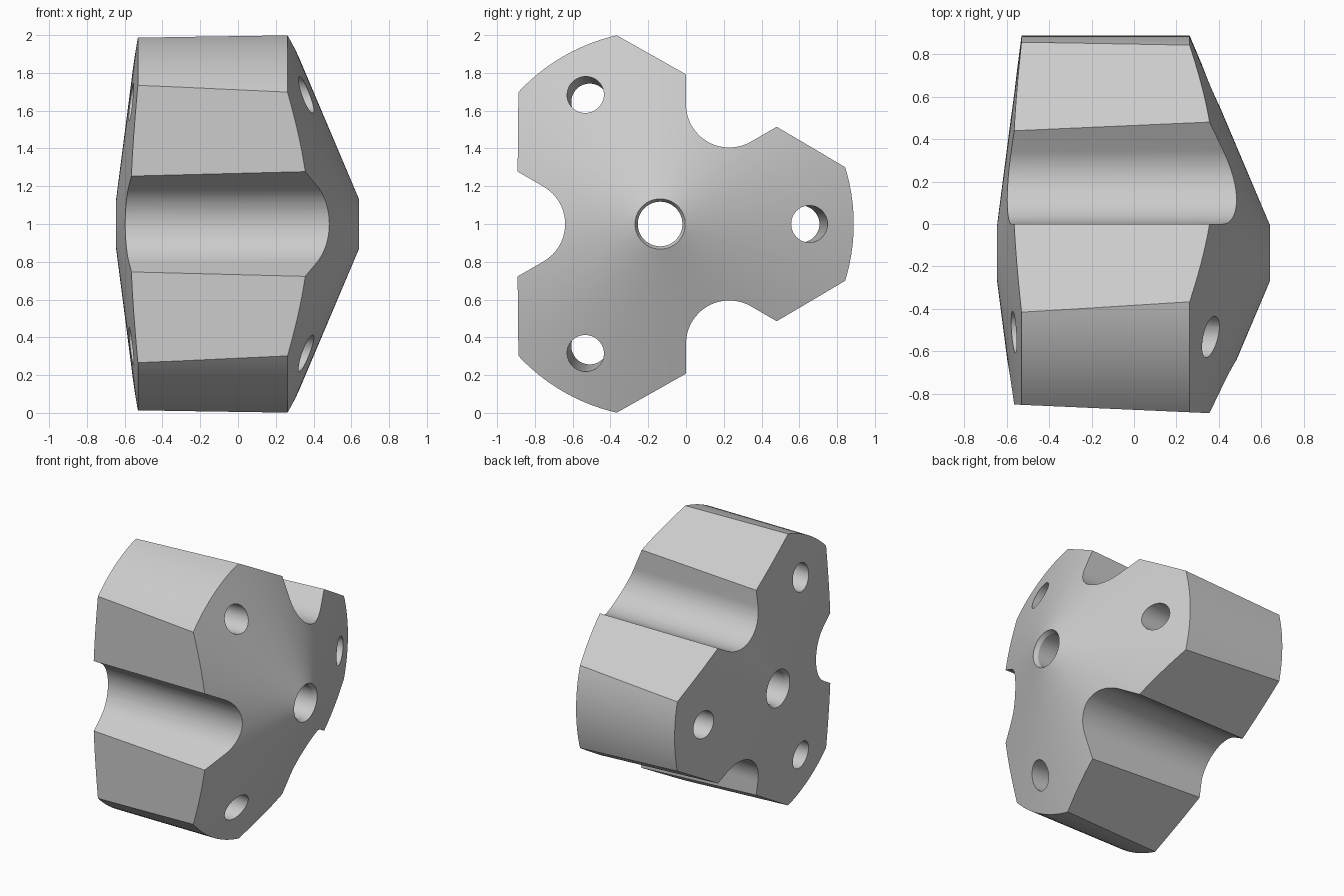
import bpy, bmesh
from math import sin, cos, radians, pi

cube = bpy.data.objects.get("Cube")
if cube:
    bpy.data.objects.remove(cube, do_unlink=True)

AXIS_Y, AXIS_Z = -0.137, 1.0
RADIUS = 1.025

grey = bpy.data.materials.new("plain grey")
grey.use_nodes = True
grey.diffuse_color = (0.6, 0.6, 0.6, 1)
grey.node_tree.nodes["Principled BSDF"].inputs["Base Color"].default_value = (0.6, 0.6, 0.6, 1)


def place(x, u, v, angle):
    """Point at u outward and v sideways, in a direction around the x axis."""
    a = radians(angle)
    return (x, AXIS_Y + u * cos(a) - v * sin(a), AXIS_Z + u * sin(a) + v * cos(a))


def loft(name, loops, closed_ring=False):
    """Join equal loops of points into a solid."""
    bm = bmesh.new()
    rings = [[bm.verts.new(p) for p in loop] for loop in loops]
    n = len(rings[0])
    pairs = list(zip(rings, rings[1:]))
    if closed_ring:
        pairs.append((rings[-1], rings[0]))
    else:
        bm.faces.new(rings[0])
        bm.faces.new(rings[-1])
    for a, b in pairs:
        for i in range(n):
            j = (i + 1) % n
            bm.faces.new((a[i], a[j], b[j], b[i]))
    bmesh.ops.recalc_face_normals(bm, faces=bm.faces)
    mesh = bpy.data.meshes.new(name)
    bm.to_mesh(mesh)
    bm.free()
    mesh.materials.append(grey)
    obj = bpy.data.objects.new(name, mesh)
    bpy.context.collection.objects.link(obj)
    return obj


# Turned body: two shallow cones, a round rim and a chamfered centre bore
profile = [(-0.645, 0.133), (-0.53, RADIUS), (0.262, RADIUS),
           (0.64, 0.133), (0.61, 0.118), (-0.615, 0.118)]
body = loft("lobed_body",
            [[place(x, r, 0, 360 * i / 120) for i in range(120)] for x, r in profile],
            closed_ring=True)


def flat_loop(x, angle):
    u = 0.75 + 0.0443 * (x - 0.26)
    return [place(x, a, b, angle) for a, b in ((u, -2), (2, -2), (2, 2), (u, 2))]


def notch_loop(x, angle):
    arc = [radians(120 + 120 * i / 24) for i in range(25)]
    pts = [(0.732 + 0.229 * cos(t), 0.229 * sin(t)) for t in arc]
    reach = 1.2
    first = (pts[0][0] + reach * cos(pi / 6), pts[0][1] + reach * sin(pi / 6))
    last = (first[0], -first[1])
    return [place(x, u, v, angle) for u, v in [first] + pts + [last]]


def hole_loop(x, angle):
    centre = 0.79 + 0.049 * (x - 0.36)
    turn = [2 * pi * i / 48 for i in range(48)]
    return [place(x, centre + 0.098 * cos(t), 0.098 * sin(t), angle) for t in turn]


# Tapered flats and round-bottomed notches between lobes, leaning holes in lobes
cutters = []
for k in range(3):
    for name, make, offset in (("flat_cutter", flat_loop, 60),
                               ("notch_cutter", notch_loop, 60),
                               ("hole_cutter", hole_loop, 0)):
        angle = offset + 120 * k
        cutters.append(loft(name, [make(x, angle) for x in (-1, 1)]))

bpy.ops.object.select_all(action="DESELECT")
body.select_set(True)
bpy.context.view_layer.objects.active = body
for cutter in cutters:
    cutter.hide_render = True
    mod = body.modifiers.new("cut", "BOOLEAN")
    mod.operation = "DIFFERENCE"
    mod.solver = "EXACT"
    mod.object = cutter
    bpy.ops.object.modifier_apply(modifier=mod.name)
    bpy.data.objects.remove(cutter, do_unlink=True)

bpy.ops.object.shade_smooth_by_angle(angle=radians(12))
